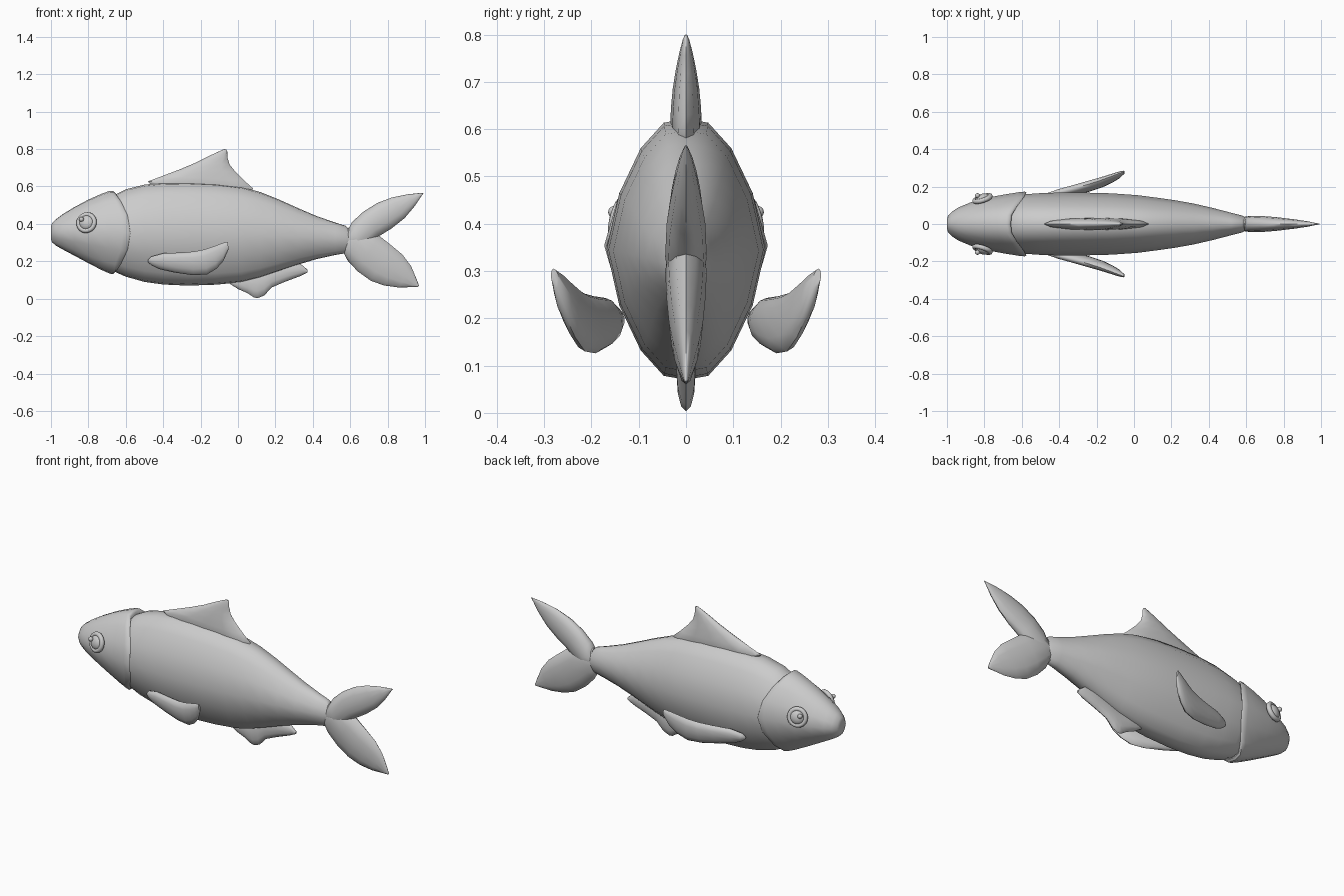
import bpy, bmesh, math
from mathutils import Vector

# Unit half-profile of the lens-shaped body section (side to top)
QUARTER = [(1, 0), (.84, .43), (.57, .775), (.28, .97), (0, 1)]
RING = (QUARTER + [(-a, b) for a, b in QUARTER[-2::-1]]
        + [(-a, -b) for a, b in QUARTER[1:]] + [(a, -b) for a, b in QUARTER[-2:0:-1]])


def smooth(ob, angle=50):
    bpy.ops.object.select_all(action='DESELECT')
    ob.select_set(True)
    bpy.context.view_layer.objects.active = ob
    bpy.ops.object.shade_smooth_by_angle(angle=math.radians(angle))


def loft(name, rings, angle=50):
    """Skin a list of equal-length point rings and cap both ends."""
    bm = bmesh.new()
    vs = [[bm.verts.new(p) for p in r] for r in rings]
    n = len(vs[0])
    for a, b in zip(vs, vs[1:]):
        for i in range(n):
            j = (i + 1) % n
            bm.faces.new((a[i], a[j], b[j], b[i]))
    bm.faces.new(vs[0])
    bm.faces.new(vs[-1])
    bmesh.ops.recalc_face_normals(bm, faces=bm.faces)
    me = bpy.data.meshes.new(name)
    bm.to_mesh(me)
    bm.free()
    ob = bpy.data.objects.new(name, me)
    bpy.context.collection.objects.link(ob)
    smooth(ob, angle)
    return ob


def trunk(name, sections):
    """Sections: x, top z, bottom z, half width, backward bulge at mid height."""
    rings = []
    for x, top, bot, w, bulge in sections:
        c, h = (top + bot) / 2, (top - bot) / 2
        rings.append([(x + bulge * (1 - v * v), u * w, c + v * h) for u, v in RING])
    return loft(name, rings)


def fin(name, sections, y_at=lambda x, z: 0, n=12):
    """Sections: x, z of one edge, x, z of the other edge, half thickness."""
    rings = []
    for x0, z0, x1, z1, t in sections:
        ring = []
        for i in range(n):
            a = 2 * math.pi * i / n
            k = .5 + .5 * math.cos(a)
            x, z = x0 + (x1 - x0) * k, z0 + (z1 - z0) * k
            ring.append((x, y_at(x, z) + t * math.sin(a), z))
        rings.append(ring)
    return loft(name, rings, 60)


# Body
trunk("body", [(x, t, b, w, 0) for x, t, b, w in [
    (-.70, .52, .19, .12), (-.65, .56, .14, .148), (-.6, .585, .118, .158),
    (-.5, .61, .09, .165), (-.4, .62, .076, .168), (-.27, .622, .07, .168),
    (-.12, .615, .075, .164), (.02, .597, .088, .154), (.12, .57, .113, .141),
    (.22, .53, .147, .127), (.32, .485, .182, .109), (.42, .442, .212, .086),
    (.52, .407, .234, .06), (.575, .39, .243, .046), (.598, .365, .262, .035)]])

# Head with a gill-cover edge
trunk("head", [
    (-1, .385, .318, .025, 0), (-.995, .402, .303, .042, 0), (-.975, .423, .285, .065, 0),
    (-.94, .45, .265, .088, 0), (-.88, .487, .233, .115, .005), (-.8, .53, .19, .142, .02),
    (-.73, .561, .154, .159, .045), (-.685, .577, .134, .17, .07),
    (-.668, .577, .131, .173, .083), (-.658, .567, .14, .168, .083),
    (-.66, .52, .19, .14, .06)])

# Dorsal fin
fin("dorsal_fin", [
    (-.46, .605, .075, .575, .028), (-.482, .627, .08, .59, .033), (-.40, .658, .035, .63, .032),
    (-.31, .692, -.015, .68, .028), (-.22, .73, -.045, .718, .022),
    (-.14, .77, -.056, .755, .014), (-.09, .793, -.057, .785, .007),
    (-.073, .80, -.062, .797, .003)])

# Anal fin
fin("anal_fin", [
    (-.05, .11, -.05, .084, .01), (0, .125, 0, .052, .018), (.05, .14, .05, .03, .02),
    (.085, .15, .085, .007, .02), (.105, .155, .105, .003, .02), (.14, .165, .14, .017, .02),
    (.18, .18, .18, .06, .02), (.25, .195, .25, .09, .02), (.33, .19, .33, .12, .017),
    (.372, .155, .372, .14, .006)])

# Tail lobes
fin("tail_upper_lobe", [
    (.568, .25, .59, .37, .036), (.66, .25, .61, .41, .044), (.755, .335, .67, .465, .041),
    (.82, .375, .745, .512, .034), (.89, .43, .825, .542, .025), (.945, .495, .905, .558, .015),
    (.978, .545, .96, .564, .006), (.993, .565, .99, .566, .002)])
fin("tail_lower_lobe", [
    (.59, .38, .566, .243, .036), (.665, .39, .585, .205, .044), (.757, .335, .64, .146, .041),
    (.82, .285, .71, .096, .036), (.88, .235, .78, .071, .028), (.925, .175, .86, .06, .018),
    (.957, .1, .93, .062, .008), (.968, .068, .96, .063, .003)])

# Paired pectoral fins and eyes
PECTORAL = [
    (-.482, .207, -.48, .193, .008), (-.465, .225, -.46, .177, .018),
    (-.4, .243, -.42, .158, .024), (-.3, .247, -.34, .14, .027),
    (-.23, .253, -.24, .126, .028), (-.18, .263, -.165, .13, .026),
    (-.13, .28, -.115, .16, .022), (-.085, .297, -.078, .202, .017),
    (-.055, .305, -.05, .265, .008)]

for side, s in (("left", 1), ("right", -1)):
    fin("pectoral_fin_" + side, PECTORAL,
        lambda x, z: s * (.144 + .22 * (x + .48) + .13 * (x + .48) ** 2 + .18 * (z - .2)))

    normal = Vector((-.3, s * .93, .22)).normalized()
    rot = normal.to_track_quat('Z', 'Y').to_euler()
    centre = Vector((-.81, s * .136, .407))
    bpy.ops.mesh.primitive_torus_add(location=centre, rotation=rot, major_radius=.044,
                                     minor_radius=.013, major_segments=28, minor_segments=10)
    rim = bpy.context.object
    rim.name = "eye_rim_" + side
    smooth(rim)
    bpy.ops.mesh.primitive_uv_sphere_add(location=centre, rotation=rot, radius=.04,
                                         segments=24, ring_count=12)
    eye = bpy.context.object
    eye.name = "eyeball_" + side
    eye.scale.z = .62
    smooth(eye)
    bpy.ops.mesh.primitive_uv_sphere_add(location=centre + normal * .017 + Vector((-.022, 0, .014)),
                                         radius=.013, segments=16, ring_count=8)
    glint = bpy.context.object
    glint.name = "eye_highlight_" + side
    smooth(glint)
